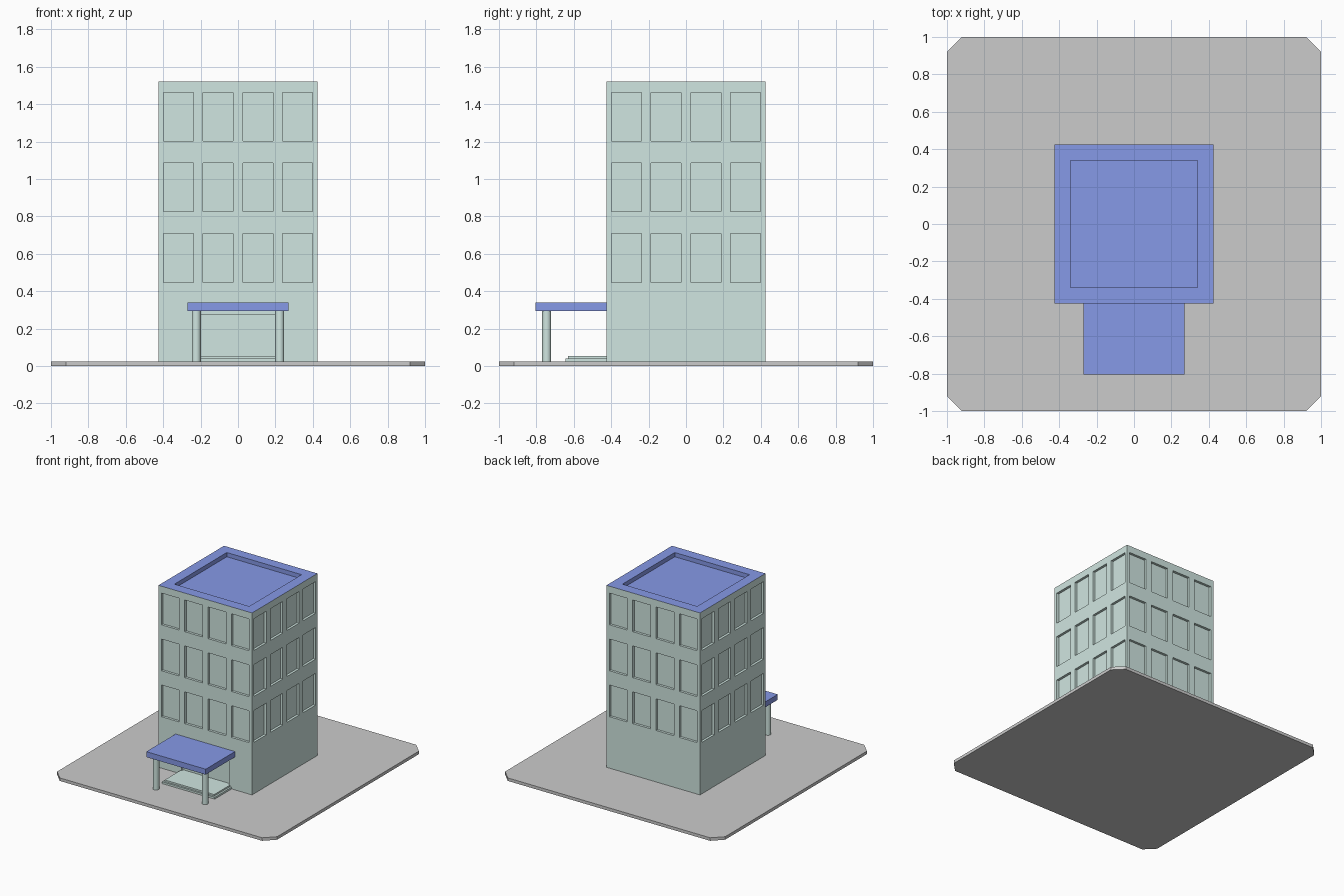
import bpy, bmesh, math
from mathutils import Matrix, Vector

if "Cube" in bpy.data.objects:
    bpy.data.objects.remove(bpy.data.objects["Cube"])


def material(name, rgb):
    m = bpy.data.materials.new(name)
    m.diffuse_color = (*rgb, 1)
    m.use_nodes = True
    m.node_tree.nodes["Principled BSDF"].inputs["Base Color"].default_value = m.diffuse_color
    return m


TEAL = material("pale_teal", (0.63, 0.79, 0.75))
BLUE = material("blue", (0.24, 0.32, 0.80))
HALF, GROUND, TOP = 0.425, 0.025, 1.52
RECESS = 0.02


def add_box(bm, lo, hi):
    lo, hi = Vector(lo), Vector(hi)
    mat = Matrix.Translation((lo + hi) / 2) @ Matrix.Diagonal((*(hi - lo), 1))
    return bmesh.ops.create_cube(bm, size=1, matrix=mat)["verts"]


def finish(bm, name, *mats):
    me = bpy.data.meshes.new(name)
    bm.to_mesh(me)
    bm.free()
    ob = bpy.data.objects.new(name, me)
    bpy.context.collection.objects.link(ob)
    for m in mats:
        me.materials.append(m)
    return ob


def box(name, lo, hi, *mats):
    bm = bmesh.new()
    add_box(bm, lo, hi)
    return finish(bm, name, *mats)


# ground slab with clipped corners
bm = bmesh.new()
add_box(bm, (-1, -1, 0), (1, 1, GROUND))
uprights = [e for e in bm.edges if abs(e.verts[0].co.z - e.verts[1].co.z) > 0.01]
bmesh.ops.bevel(bm, geom=uprights, offset=0.08, segments=1, affect='EDGES')
finish(bm, "ground_slab")

# cutter: windows on four sides, doorway, roof recess
bm = bmesh.new()
for side in range(4):
    turn = Matrix.Rotation(side * math.pi / 2, 3, 'Z')
    for x in (-0.319, -0.1065, 0.1065, 0.319):
        for z in (0.4475, 0.825, 1.2025):
            vs = add_box(bm, (x - 0.08, -HALF - 0.02, z),
                         (x + 0.08, -HALF + RECESS, z + 0.2605))
            bmesh.ops.transform(bm, matrix=turn, verts=vs)
add_box(bm, (-0.215, -HALF - 0.02, GROUND + 0.005), (0.215, -HALF + RECESS, 0.275))
add_box(bm, (-0.34, -0.34, TOP - 0.035), (0.34, 0.34, TOP + 0.05))
cutter = finish(bm, "opening_cutter")
cutter.hide_render = True

# tower body
tower = box("tower", (-HALF, -HALF, GROUND), (HALF, HALF, TOP), TEAL, BLUE)
mod = tower.modifiers.new("openings", 'BOOLEAN')
mod.operation, mod.solver, mod.object = 'DIFFERENCE', 'EXACT', cutter
bpy.context.view_layer.objects.active = tower
bpy.ops.object.modifier_apply(modifier=mod.name)
bpy.data.objects.remove(cutter)

# blue roof surface and parapet inside
for p in tower.data.polygons:
    c = p.center
    inside = max(abs(c.x), abs(c.y)) < HALF - 0.01
    p.material_index = int(c.z > 1.475 and (inside or p.normal.z > 0.9))

# entrance steps
box("lower_step", (-0.24, -0.645, GROUND), (0.24, -0.40, 0.04), TEAL)
box("upper_step", (-0.225, -0.63, 0.04), (0.225, -0.40, 0.053), TEAL)

# canopy and its columns
box("canopy", (-0.27, -0.805, 0.295), (0.27, -HALF, 0.34), BLUE)
for name, s in (("left_column", -1), ("right_column", 1)):
    bpy.ops.mesh.primitive_cylinder_add(vertices=24, radius=0.024, depth=0.27,
                                        location=(s * 0.223, -0.745, 0.16))
    col = bpy.context.object
    col.name = name
    col.data.materials.append(TEAL)
    bpy.ops.object.shade_smooth_by_angle()
